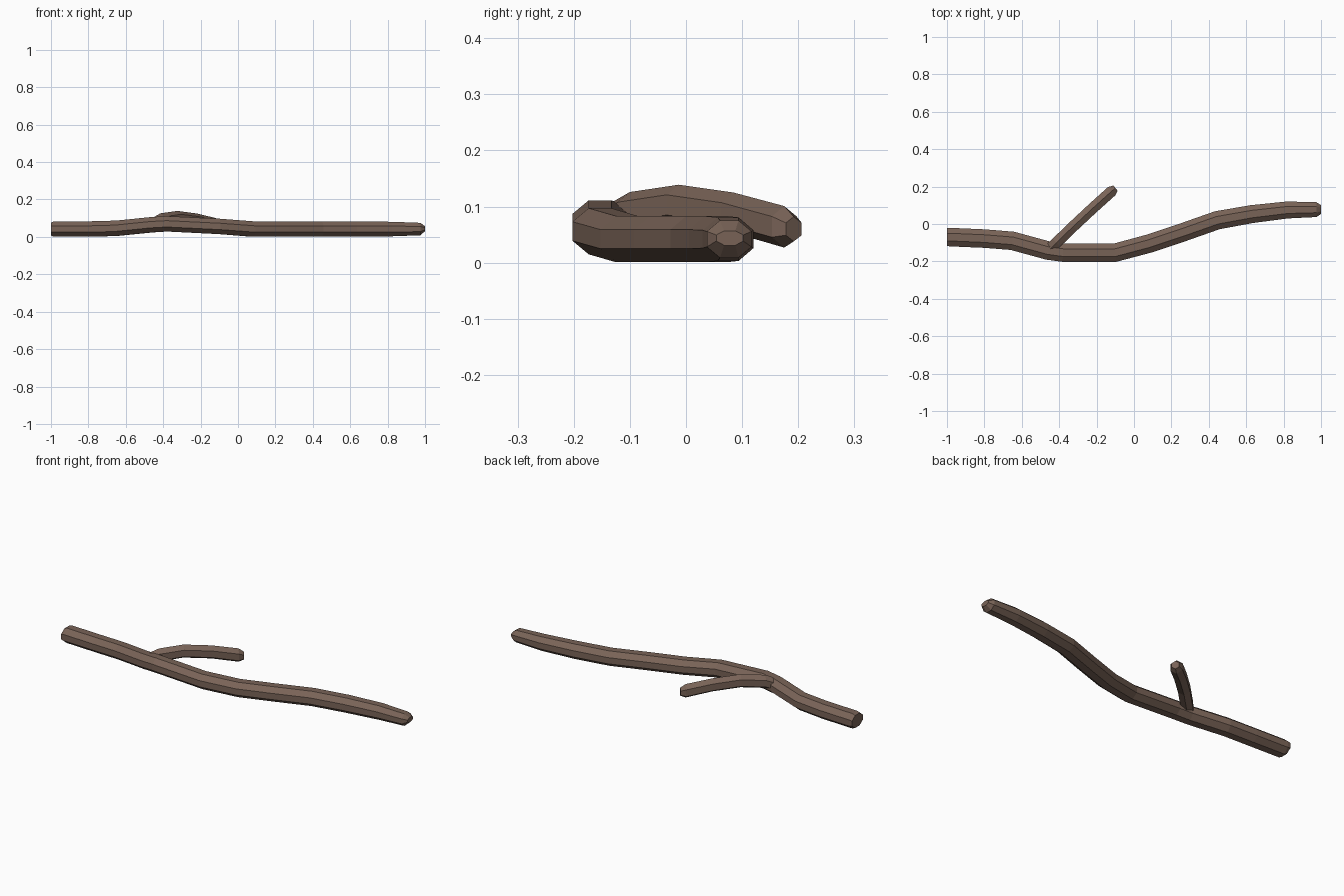
import bpy, bmesh, math
from mathutils import Vector

if "Cube" in bpy.data.objects:
    bpy.data.objects.remove(bpy.data.objects["Cube"])

bark = bpy.data.materials.new("bark")
bark.diffuse_color = (0.19, 0.125, 0.095, 1)
bark.use_nodes = True
bark.node_tree.nodes["Principled BSDF"].inputs["Base Color"].default_value = bark.diffuse_color


def limb(name, rings, sides, phase):
    """Loft upright polygon rings: (x, y, z, half width, half height)."""
    bm = bmesh.new()
    centres = [Vector(r[:3]) for r in rings]
    loops = []
    for i, (x, y, z, w, h) in enumerate(rings):
        d = centres[min(i + 1, len(rings) - 1)] - centres[max(i - 1, 0)]
        side = Vector((-d.y, d.x, 0)).normalized()
        loop = []
        for k in range(sides):
            a = 2 * math.pi * (k + phase) / sides
            p = centres[i] + side * w * math.cos(a) + Vector((0, 0, h * math.sin(a)))
            loop.append(bm.verts.new(p))
        loops.append(loop)
    for a, b in zip(loops, loops[1:]):
        for k in range(sides):
            n = (k + 1) % sides
            bm.faces.new((a[k], a[n], b[n], b[k]))
    bm.faces.new(loops[0])
    bm.faces.new(loops[-1])
    bmesh.ops.recalc_face_normals(bm, faces=bm.faces[:])
    mesh = bpy.data.meshes.new(name)
    bm.to_mesh(mesh)
    bm.free()
    mesh.materials.append(bark)
    obj = bpy.data.objects.new(name, mesh)
    bpy.context.collection.objects.link(obj)
    return obj


# Main branch: octagonal, flat side down
W, H = 0.0535, 0.0445
limb("main_branch", [
    (-1.00, -0.070, 0.042, 0.0515, 0.037),
    (-0.985, -0.070, 0.042, W, H),
    (-0.80, -0.078, 0.042, W, H),
    (-0.65, -0.090, 0.046, W, H),
    (-0.46, -0.142, 0.065, W, H),
    (-0.38, -0.153, 0.070, W, H),
    (-0.10, -0.153, 0.056, W, H),
    (0.08, -0.105, 0.042, W, H),
    (0.26, -0.045, 0.042, W, H),
    (0.445, 0.020, 0.042, W, H),
    (0.63, 0.053, 0.042, 0.052, H),
    (0.82, 0.075, 0.042, 0.049, 0.042),
    (0.975, 0.077, 0.042, 0.043, 0.036),
    (1.00, 0.078, 0.044, 0.026, 0.014),
], 8, 0.5)

# Side twig: hexagonal, ridge on top
limb("side_twig", [
    (-0.45, -0.135, 0.072, 0.034, 0.034),
    (-0.415, -0.100, 0.090, 0.034, 0.036),
    (-0.325, -0.013, 0.103, 0.034, 0.036),
    (-0.22, 0.085, 0.089, 0.034, 0.036),
    (-0.12, 0.175, 0.064, 0.034, 0.037),
    (-0.099, 0.192, 0.060, 0.021, 0.022),
], 6, 0.5)
